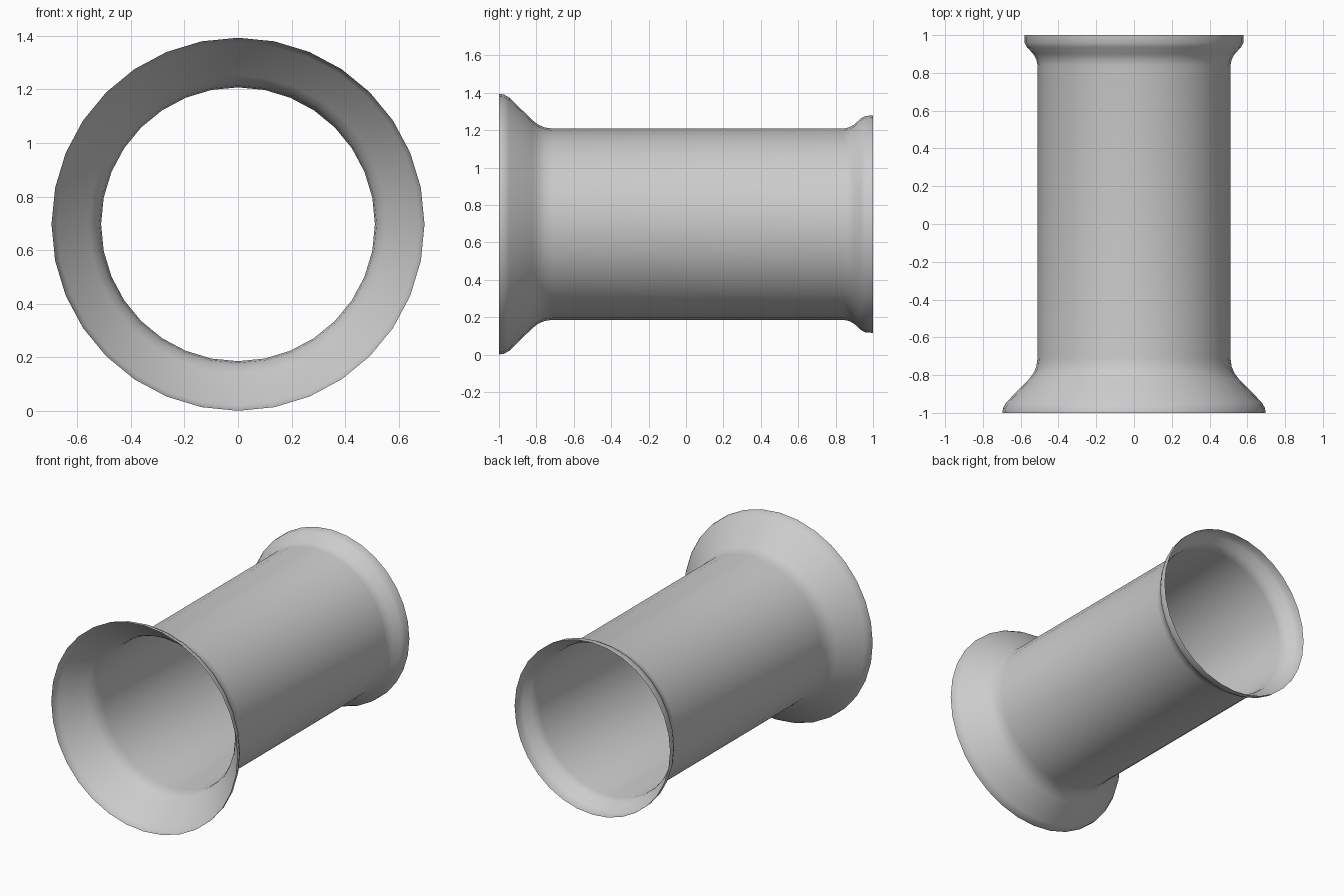
import bpy, bmesh, math
from mathutils import Matrix, Vector

cube = bpy.data.objects.get("Cube")
if cube:
    bpy.data.objects.remove(cube, do_unlink=True)

SIDES = 32
AXIS_HEIGHT = 0.697

# Open wall profile: (position along y, radius), wide flare to small flare
PROFILE = [(-1, .696), (-.975, .694), (-.945, .677), (-.82, .555), (-.79, .532),
           (-.755, .517), (-.71, .511), (.84, .511), (.87, .517), (.9, .533),
           (.935, .566), (.96, .579), (1, .581)]

# Plain grey material
grey = bpy.data.materials.new("light_grey")
grey.use_nodes = True
colour = (0.6, 0.6, 0.6, 1)
grey.diffuse_color = colour
grey.node_tree.nodes["Principled BSDF"].inputs["Base Color"].default_value = colour

# Spin the profile around the y axis into a thin open tube
bm = bmesh.new()
points = [bm.verts.new((0, y, r)) for y, r in PROFILE]
edges = [bm.edges.new(pair) for pair in zip(points, points[1:])]
bmesh.ops.spin(bm, geom=points + edges, cent=(0, 0, 0), axis=(0, 1, 0),
               angle=math.tau, steps=SIDES, use_merge=False)
bmesh.ops.remove_doubles(bm, verts=bm.verts, dist=0.0001)
bmesh.ops.recalc_face_normals(bm, faces=bm.faces)

# Make the wall face outwards
bm.faces.ensure_lookup_table()
face = bm.faces[0]
centre = face.calc_center_median()
if face.normal.dot(Vector((centre.x, 0, centre.z))) < 0:
    bmesh.ops.reverse_faces(bm, faces=bm.faces)
bmesh.ops.transform(bm, matrix=Matrix.Translation((0, 0, AXIS_HEIGHT)), verts=bm.verts)

mesh = bpy.data.meshes.new("flared_tube")
bm.to_mesh(mesh)
bm.free()
mesh.materials.append(grey)
tube = bpy.data.objects.new("flared_tube", mesh)
bpy.context.collection.objects.link(tube)

# Smooth rounded walls
bpy.context.view_layer.objects.active = tube
tube.select_set(True)
bpy.ops.object.shade_smooth_by_angle(angle=math.radians(40))
